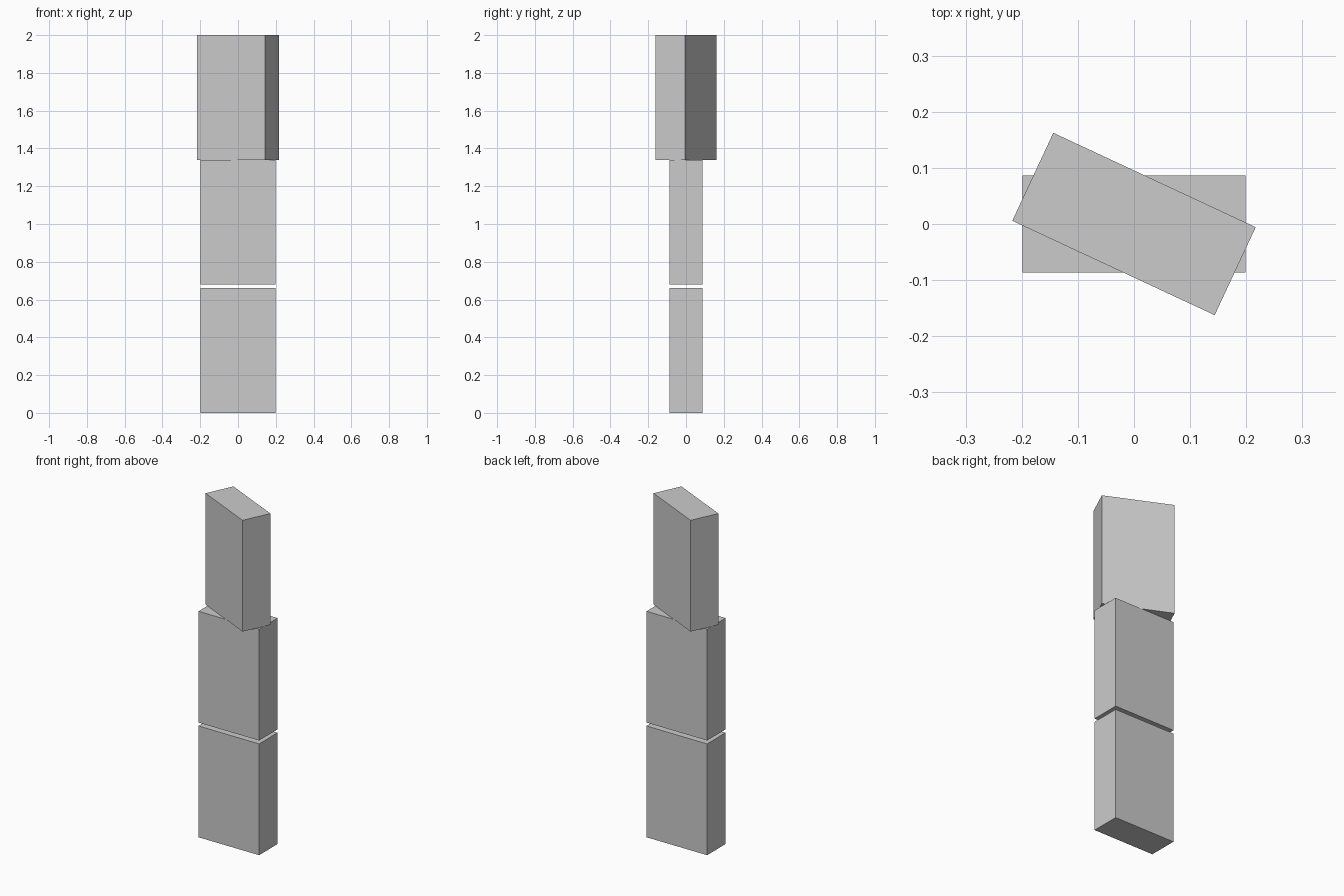
import bpy
from math import radians

if "Cube" in bpy.data.objects:
    bpy.data.objects.remove(bpy.data.objects["Cube"])

WIDTH, DEPTH, HEIGHT = 0.398, 0.173, 0.66


def add_block(name, bottom, turn=0.0):
    """Add one upright block with its underside at the given height."""
    bpy.ops.mesh.primitive_cube_add(size=1, location=(0, 0, bottom + HEIGHT / 2))
    block = bpy.context.object
    block.name = name
    block.scale = (WIDTH, DEPTH, HEIGHT)
    bpy.ops.object.transform_apply(location=False, rotation=False, scale=True)
    block.rotation_euler.z = radians(turn)
    return block


# Lower and middle blocks, with a narrow gap between them
add_block("lower_block", 0.0)
add_block("middle_block", 0.68)

# Top block, twisted and resting on the middle one
add_block("top_block", 1.34, turn=-25)
